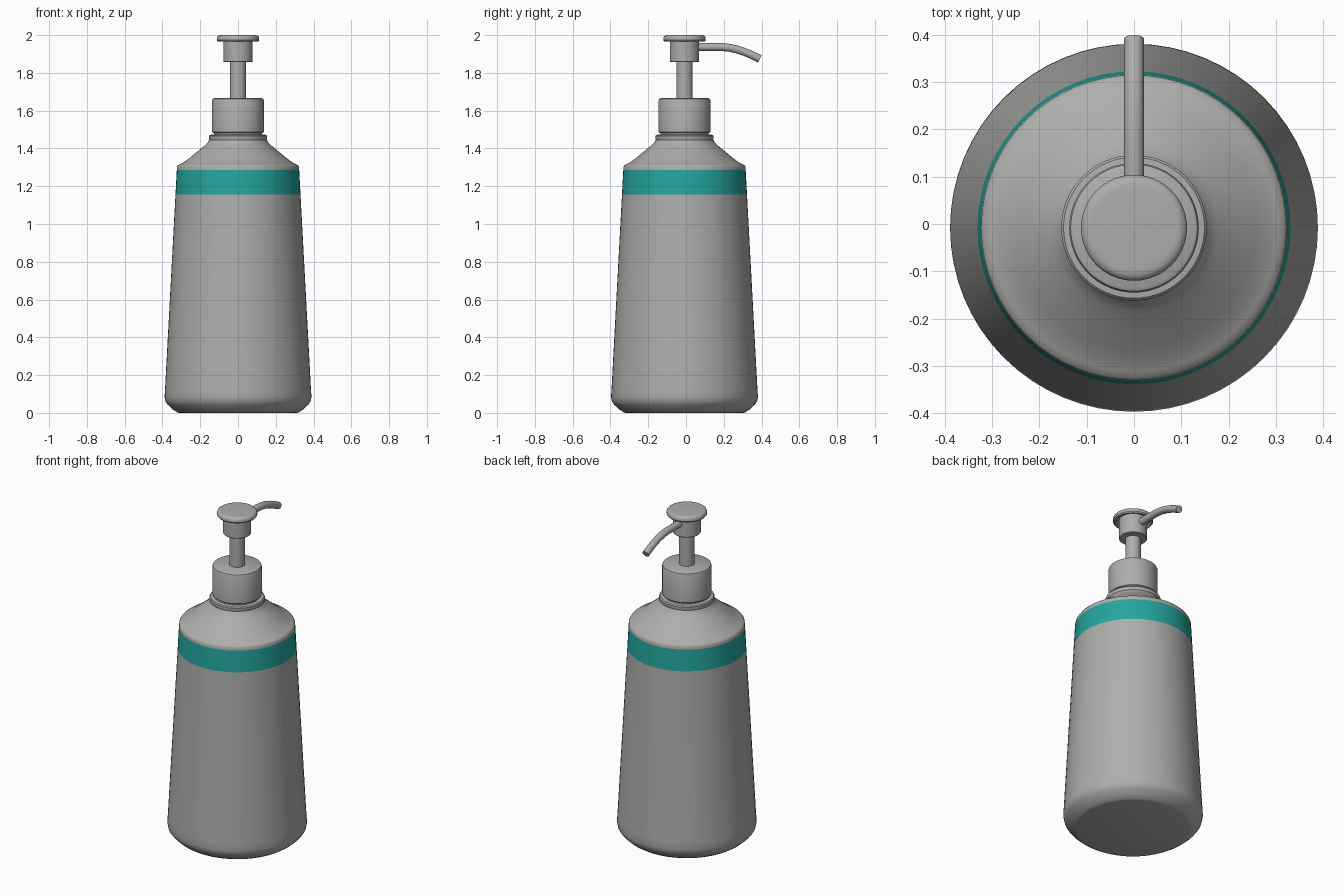
import bpy, bmesh, math
from mathutils import Vector

if "Cube" in bpy.data.objects:
    bpy.data.objects.remove(bpy.data.objects["Cube"])

CY = -0.008      # bottle axis sits slightly forward so the spout tip balances it
SEG = 64


def material(name, rgb):
    m = bpy.data.materials.new(name)
    m.diffuse_color = (*rgb, 1)
    m.use_nodes = True
    m.node_tree.nodes["Principled BSDF"].inputs["Base Color"].default_value = m.diffuse_color
    return m


GREY = material("light grey plastic", (0.42, 0.42, 0.41))
TEAL = material("teal stripe", (0.018, 0.38, 0.34))


def finish(bm, name, mats, angle=35):
    bmesh.ops.recalc_face_normals(bm, faces=bm.faces)
    me = bpy.data.meshes.new(name)
    bm.to_mesh(me)
    bm.free()
    ob = bpy.data.objects.new(name, me)
    bpy.context.collection.objects.link(ob)
    for m in mats:
        me.materials.append(m)
    bpy.ops.object.select_all(action='DESELECT')
    ob.select_set(True)
    bpy.context.view_layer.objects.active = ob
    bpy.ops.object.shade_smooth_by_angle(angle=math.radians(angle))
    return ob


def lathe(name, profile, stripe=None):
    """Revolve (radius, height) points; end points are closed with caps."""
    bm = bmesh.new()
    rings = [[bm.verts.new((r * math.cos(2 * math.pi * i / SEG),
                            CY + r * math.sin(2 * math.pi * i / SEG), z))
              for i in range(SEG)] for r, z in profile]
    for a, b in zip(rings, rings[1:]):
        for i in range(SEG):
            j = (i + 1) % SEG
            f = bm.faces.new((a[i], a[j], b[j], b[i]))
            if stripe and stripe[0] < f.calc_center_median().z < stripe[1]:
                f.material_index = 1
    bm.faces.new(rings[0][::-1])
    bm.faces.new(rings[-1])
    return finish(bm, name, [GREY, TEAL] if stripe else [GREY])


# Tapered bottle with rounded foot, coloured stripe, shoulder and collar
lathe("bottle", [
    (0.312, 0.0), (0.322, 0.003), (0.345, 0.018), (0.372, 0.043), (0.384, 0.06),
    (0.389, 0.085), (0.386, 0.13), (0.331, 1.155), (0.324, 1.285),
    (0.323, 1.303), (0.318, 1.311), (0.305, 1.317), (0.285, 1.328),
    (0.255, 1.351), (0.215, 1.384), (0.178, 1.414), (0.160, 1.432),
    (0.152, 1.446), (0.154, 1.455), (0.154, 1.466), (0.149, 1.472),
    (0.128, 1.474), (0.128, 1.50)], stripe=(1.16, 1.28))

# Screw cap
lathe("screw_cap", [
    (0.131, 1.482), (0.137, 1.487), (0.137, 1.655), (0.134, 1.662),
    (0.127, 1.666)])

# Pump stem
lathe("pump_stem", [(0.043, 1.65), (0.043, 1.88)])

# Pump head: socket below a wider press button with a recessed underside
lathe("pump_head", [
    (0.074, 1.857), (0.078, 1.861), (0.078, 1.978), (0.096, 1.978),
    (0.100, 1.966), (0.107, 1.966), (0.112, 1.973), (0.112, 1.986),
    (0.108, 1.994), (0.099, 1.999), (0.088, 2.0)])

# Spout: round tube swept along a drooping path in the y-z plane
PATH = [(0.05, 1.937), (0.12, 1.937), (0.19, 1.937), (0.23, 1.933),
        (0.27, 1.924), (0.31, 1.911), (0.35, 1.894), (0.391, 1.874)]
pts = [Vector((0, y, z)) for y, z in PATH]
bm = bmesh.new()
rings = []
for k, p in enumerate(pts):
    t = (pts[min(k + 1, len(pts) - 1)] - pts[max(k - 1, 0)]).normalized()
    side = Vector((1, 0, 0))
    up = side.cross(t)
    rings.append([bm.verts.new(p + 0.021 * (side * math.cos(a) + up * math.sin(a)))
                  for a in (2 * math.pi * i / 24 for i in range(24))])
for a, b in zip(rings, rings[1:]):
    for i in range(24):
        j = (i + 1) % 24
        bm.faces.new((a[i], a[j], b[j], b[i]))
bm.faces.new(rings[0][::-1])
bm.faces.new(rings[-1])
finish(bm, "spout", [GREY])
